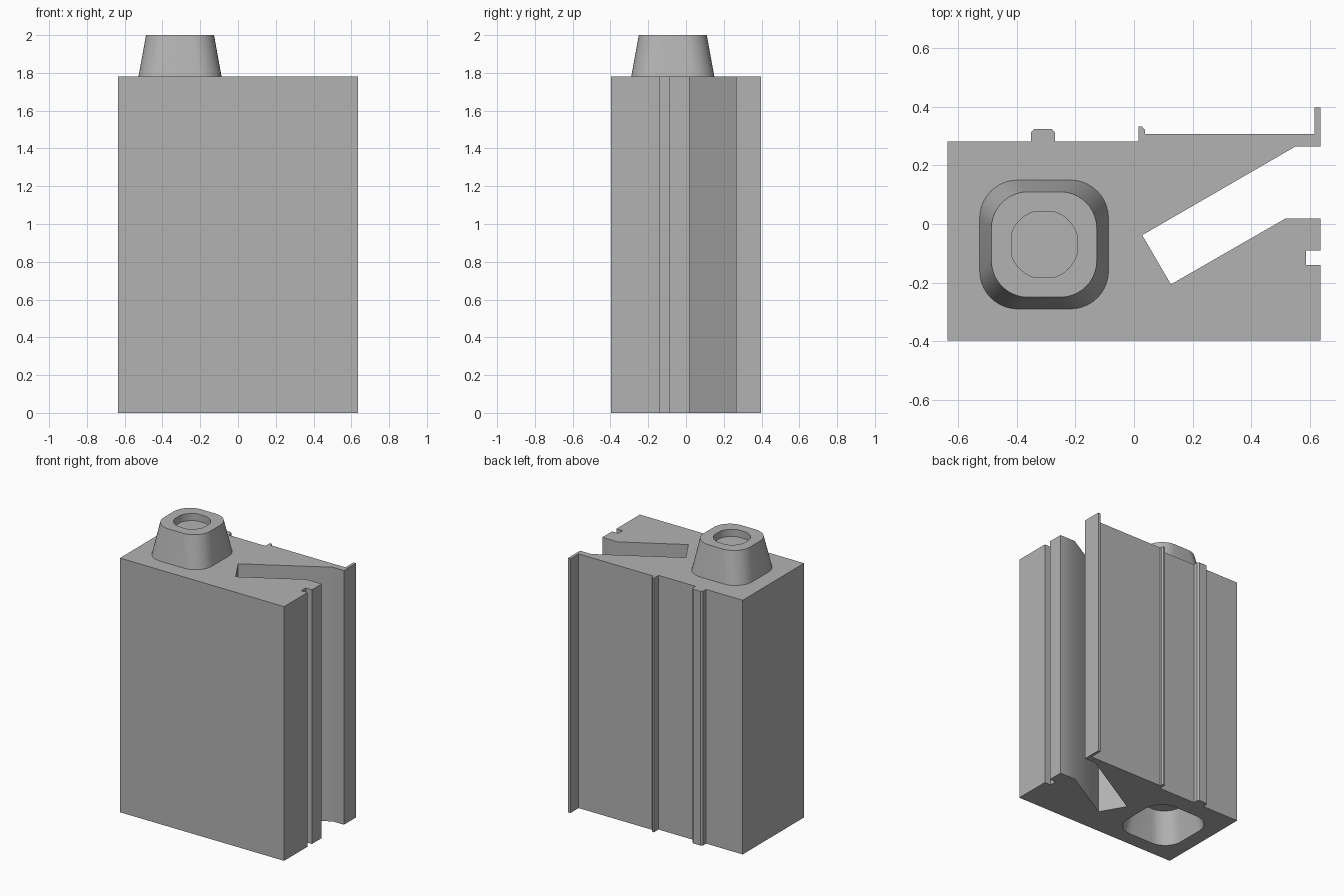
import bpy, bmesh, math

default = bpy.data.objects.get("Cube")
if default:
    bpy.data.objects.remove(default, do_unlink=True)

HEIGHT = 1.78
PEG_X, PEG_Y = -0.307, -0.07

grey = bpy.data.materials.new("plain grey")
grey.use_nodes = True
grey.diffuse_color = (0.45, 0.45, 0.45, 1)
grey.node_tree.nodes["Principled BSDF"].inputs["Base Color"].default_value = (0.45, 0.45, 0.45, 1)


def finish(name, bm):
    bmesh.ops.recalc_face_normals(bm, faces=bm.faces)
    mesh = bpy.data.meshes.new(name)
    bm.to_mesh(mesh)
    bm.free()
    mesh.materials.append(grey)
    obj = bpy.data.objects.new(name, mesh)
    bpy.context.collection.objects.link(obj)
    return obj


def smooth(obj):
    bpy.ops.object.select_all(action="DESELECT")
    obj.select_set(True)
    bpy.context.view_layer.objects.active = obj
    bpy.ops.object.shade_smooth_by_angle(angle=math.radians(30))


def rounded_square(half, radius, steps=10):
    points = []
    for quarter in range(4):
        middle = math.pi / 4 + quarter * math.pi / 2
        cx = math.copysign(half - radius, math.cos(middle))
        cy = math.copysign(half - radius, math.sin(middle))
        for i in range(steps + 1):
            a = (quarter + i / steps) * math.pi / 2
            points.append((cx + radius * math.cos(a), cy + radius * math.sin(a)))
    return points


def circle_like(points, radius):
    return [(radius * x / math.hypot(x, y), radius * y / math.hypot(x, y)) for x, y in points]


def loft(name, sections):
    """Skin a stack of (outline, z) sections and cap both ends."""
    bm = bmesh.new()
    rings = [[bm.verts.new((PEG_X + x, PEG_Y + y, z)) for x, y in pts] for pts, z in sections]
    for low, high in zip(rings, rings[1:]):
        for i in range(len(low)):
            j = (i + 1) % len(low)
            bm.faces.new((low[i], low[j], high[j], high[i]))
    bm.faces.new(rings[0])
    bm.faces.new(rings[-1])
    return finish(name, bm)


# Body: one upright profile with ribs, lip, angled slot and side groove
profile = [
    (-0.636, -0.398), (0.636, -0.398), (0.636, -0.14), (0.588, -0.14),
    (0.588, -0.09), (0.636, -0.09), (0.636, 0.018), (0.516, 0.018),
    (0.126, -0.206), (0.028, -0.038), (0.55, 0.264), (0.636, 0.264),
    (0.636, 0.398), (0.616, 0.398), (0.616, 0.308), (0.038, 0.308),
    (0.038, 0.322), (0.028, 0.332), (0.016, 0.332), (0.016, 0.281),
    (-0.27, 0.281), (-0.27, 0.313), (-0.282, 0.325), (-0.34, 0.325),
    (-0.352, 0.313), (-0.352, 0.281), (-0.636, 0.281),
]
bm = bmesh.new()
base = bm.faces.new([bm.verts.new((x, y, 0)) for x, y in profile])
top = bmesh.ops.extrude_face_region(bm, geom=[base], use_keep_orig=True)
verts = [g for g in top["geom"] if isinstance(g, bmesh.types.BMVert)]
bmesh.ops.translate(bm, verts=verts, vec=(0, 0, HEIGHT))
body = finish("body", bm)

# Tapered peg on top with a shallow round dimple
foot = rounded_square(0.22, 0.13)
crown = rounded_square(0.18, 0.125)
dimple = circle_like(crown, 0.117)
peg = loft("top_peg", [(foot, HEIGHT), (crown, 2.0), (dimple, 2.0), (dimple, 1.95)])
smooth(peg)

# Matching socket cut into the underside
rim = rounded_square(0.226, 0.134)
socket = loft("socket_cutter", [(rim, -0.001), (rounded_square(0.184, 0.127), 0.225)])
socket.hide_render = True
cut = body.modifiers.new("socket", "BOOLEAN")
cut.operation = "DIFFERENCE"
cut.solver = "EXACT"
cut.object = socket
bpy.context.view_layer.objects.active = body
bpy.ops.object.modifier_apply(modifier=cut.name)
bpy.data.objects.remove(socket, do_unlink=True)
smooth(body)
